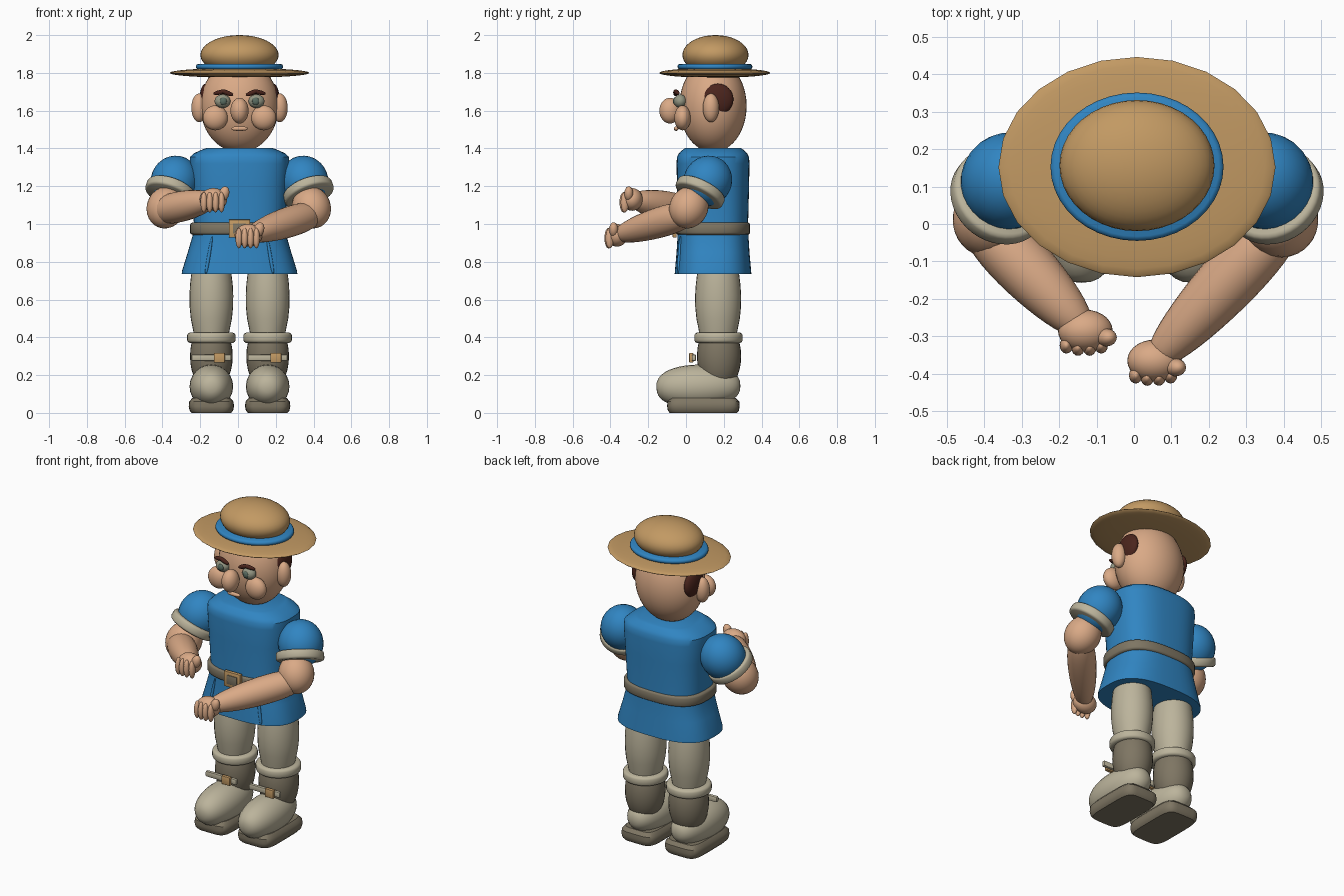
import bpy, bmesh, math
from mathutils import Matrix, Vector

if "Cube" in bpy.data.objects:
    bpy.data.objects.remove(bpy.data.objects["Cube"])

CX, CY = 0.008, 0.143  # body axis


def mat(name, r, g, b):
    m = bpy.data.materials.new(name)
    m.diffuse_color = (r, g, b, 1)
    m.use_nodes = True
    m.node_tree.nodes["Principled BSDF"].inputs["Base Color"].default_value = m.diffuse_color
    return m


BLUE = mat("tunic_blue", 0.03, 0.235, 0.54)
SKIN = mat("skin", 0.70, 0.40, 0.24)
STRAW = mat("straw_tan", 0.54, 0.32, 0.125)
BEIGE = mat("cloth_beige", 0.50, 0.455, 0.33)
LEATHER = mat("leather_grey", 0.21, 0.18, 0.125)
BROWN = mat("hair_brown", 0.07, 0.018, 0.012)
EYE = mat("eye_grey", 0.30, 0.31, 0.23)
IRIS = mat("iris_green", 0.10, 0.15, 0.12)


def finish(name, bm, material, angle=40):
    bmesh.ops.recalc_face_normals(bm, faces=bm.faces)
    me = bpy.data.meshes.new(name)
    bm.to_mesh(me)
    bm.free()
    me.materials.append(material)
    ob = bpy.data.objects.new(name, me)
    bpy.context.collection.objects.link(ob)
    bpy.ops.object.select_all(action='DESELECT')
    ob.select_set(True)
    bpy.context.view_layer.objects.active = ob
    bpy.ops.object.shade_smooth_by_angle(angle=math.radians(angle))
    return ob


def ball(name, loc, size, material, axis=None, seg=28, rings=16):
    """Ellipsoid, its z axis optionally turned to a direction."""
    bm = bmesh.new()
    bmesh.ops.create_uvsphere(bm, u_segments=seg, v_segments=rings, radius=1)
    rot = Vector(axis).to_track_quat('Z', 'Y').to_matrix().to_4x4() if axis else Matrix()
    bm.transform(Matrix.Translation(loc) @ rot @ Matrix.Diagonal((*size, 1)))
    return finish(name, bm, material)


def limb(name, a, b, ra, rb, material, power=0.6):
    """Blunt tapered capsule from a to b."""
    a, b = Vector(a), Vector(b)
    bm = bmesh.new()
    bmesh.ops.create_uvsphere(bm, u_segments=24, v_segments=20, radius=1)
    for v in bm.verts:
        rho = max(math.hypot(v.co.x, v.co.y), 1e-5)
        t = (v.co.z + 1) / 2
        k = rho ** (power - 1) * (ra + (rb - ra) * t) if rho > 1e-4 else 0
        v.co = (v.co.x * k, v.co.y * k, t * (b - a).length)
    bm.transform(Matrix.Translation(a) @ (b - a).to_track_quat('Z', 'Y').to_matrix().to_4x4())
    return finish(name, bm, material)


def loft(name, rings, center, material, power=2.0, seg=40, matrix=None, angle=40):
    """Stack of superellipse rings (z, half width, half depth), capped."""
    bm = bmesh.new()
    prev = None
    for z, rx, ry in rings:
        loop = []
        for i in range(seg):
            t = 2 * math.pi * i / seg
            c, s = math.cos(t), math.sin(t)
            loop.append(bm.verts.new((
                center[0] + rx * math.copysign(abs(c) ** (2 / power), c),
                center[1] + ry * math.copysign(abs(s) ** (2 / power), s), z)))
        if prev:
            for i in range(seg):
                j = (i + 1) % seg
                bm.faces.new((prev[i], prev[j], loop[j], loop[i]))
        else:
            bm.faces.new(loop[::-1])
        prev = loop
    bm.faces.new(prev)
    if matrix:
        bm.transform(matrix)
    return finish(name, bm, material, angle)


def box(name, loc, size, material, bevel=0.004, segments=2):
    bm = bmesh.new()
    bmesh.ops.create_cube(bm, size=1, matrix=Matrix.Translation(loc) @ Matrix.Diagonal((*size, 1)))
    bmesh.ops.bevel(bm, geom=bm.edges[:], offset=bevel, segments=segments, profile=0.5, affect='EDGES')
    return finish(name, bm, material)


def band(rx, ry, z0, z1, e):
    """Ring profile with softened rims."""
    return [(z0, rx - e, ry - e), (z0 + e * .4, rx - e * .3, ry - e * .3), (z0 + e, rx, ry),
            (z1 - e, rx, ry), (z1 - e * .4, rx - e * .3, ry - e * .3), (z1, rx - e, ry - e)]


# Hat: lens brim, band, crown
ball("hat_brim", (CX, 0.152, 1.80), (0.37, 0.294, 0.026), STRAW, seg=24)
loft("hat_band", band(0.231, 0.198, 1.818, 1.848, 0.012), (CX, 0.153), BLUE)
ball("hat_crown", (CX, 0.156, 1.895), (0.207, 0.175, 0.105), STRAW, seg=40, rings=20)

# Head and face
ball("head", (CX, CY, 1.625), (0.207, 0.178, 0.245), SKIN, seg=40, rings=24)
ball("nose", (CX, -0.085, 1.60), (0.048, 0.056, 0.068), SKIN)
limb("mouth", (CX - 0.042, -0.052, 1.505), (CX + 0.042, -0.052, 1.505), 0.012, 0.012, SKIN)
for s, side in ((-1, "left"), (1, "right")):
    ball(side + "_ear", (CX + s * 0.213, 0.132, 1.615), (0.042, 0.043, 0.076), SKIN)
    ball(side + "_hair", (CX + s * 0.178, 0.168, 1.66), (0.034, 0.083, 0.083), BROWN)
    ball(side + "_cheek", (CX + s * 0.128, -0.018, 1.562), (0.066, 0.044, 0.066), SKIN)
    ball(side + "_eye", (CX + s * 0.09, -0.03, 1.65), (0.042, 0.034, 0.036), EYE)
    ball(side + "_iris", (CX + s * 0.086, -0.058, 1.65), (0.019, 0.011, 0.020), IRIS)
    limb(side + "_inner_brow", (CX + s * 0.035, -0.055, 1.682), (CX + s * 0.092, -0.055, 1.705),
         0.011, 0.014, BROWN)
    limb(side + "_outer_brow", (CX + s * 0.075, -0.055, 1.703), (CX + s * 0.138, -0.04, 1.69),
         0.014, 0.010, BROWN)

# Tunic: shoulders, waist, flared skirt
loft("tunic", [(0.735, 0.306, 0.203), (0.75, 0.305, 0.202), (0.85, 0.274, 0.193),
               (0.95, 0.245, 0.187), (1.01, 0.242, 0.186), (1.20, 0.255, 0.191),
               (1.32, 0.264, 0.193), (1.355, 0.262, 0.191), (1.375, 0.24, 0.18),
               (1.395, 0.195, 0.158), (1.402, 0.175, 0.148)], (CX, CY), BLUE, power=2.7, seg=48)
loft("belt", band(0.262, 0.197, 0.943, 1.008, 0.012), (CX, CY), LEATHER, power=2.7, seg=48)
box("belt_buckle_plate", (CX, -0.06, 0.976), (0.112, 0.022, 0.095), STRAW)
box("belt_buckle_inset", (CX, -0.071, 0.976), (0.07, 0.008, 0.055), LEATHER, 0.002)
for s, side in ((-1, "left"), (1, "right")):
    limb(side + "_skirt_seam", (CX + s * 0.145, -0.030, 0.935), (CX + s * 0.178, -0.040, 0.738),
         0.007, 0.010, BLUE)

# Legs, boots and straps
for s, side in ((-1, "left"), (1, "right")):
    x = CX + s * 0.149
    loft(side + "_leg", [(0.38, 0.085, 0.093), (0.44, 0.097, 0.103), (0.50, 0.109, 0.115),
                         (0.56, 0.115, 0.121), (0.62, 0.116, 0.122), (0.68, 0.113, 0.118),
                         (0.73, 0.107, 0.112), (0.80, 0.093, 0.10)], (x, 0.17), BEIGE, seg=28)
    loft(side + "_boot_cuff", band(0.128, 0.128, 0.37, 0.425, 0.014), (x, 0.172), BEIGE)
    ball(side + "_boot_shaft", (x, 0.175, 0.30), (0.113, 0.117, 0.19), LEATHER)
    box(side + "_boot_strap", (x, 0.042, 0.292), (0.21, 0.022, 0.034), BEIGE, 0.006)
    box(side + "_strap_buckle", (x + 0.043, 0.028, 0.292), (0.058, 0.022, 0.052), STRAW)
    limb(side + "_boot_foot", (x, -0.157, 0.135), (x, 0.288, 0.145), 0.118, 0.113, BEIGE, 0.8)
    loft(side + "_sole", [(0, 0.105, 0.178), (0.012, 0.115, 0.188), (0.035, 0.12, 0.192),
                          (0.06, 0.117, 0.19), (0.08, 0.10, 0.17)], (x, 0.092), LEATHER, power=5)

# Arms: puffed sleeve, tilted cuff, elbow
down = Vector((0.38, -0.5, -1)).normalized()
for s, side in ((-1, "left"), (1, "right")):
    d = Vector((s * down.x, down.y, down.z))
    ball(side + "_sleeve", (CX + s * 0.342, 0.115, 1.228), (0.128, 0.128, 0.136), BLUE, axis=d)
    turn = d.to_track_quat('Z', 'Y').to_matrix().to_4x4()
    loft(side + "_sleeve_cuff", band(0.136, 0.136, -0.027, 0.027, 0.012), (0, 0), BEIGE,
         matrix=Matrix.Translation((CX + s * 0.365, 0.075, 1.168)) @ turn)
    ball(side + "_elbow", (CX * 0.5 + s * 0.385, 0.015, 1.088), (0.102, 0.102, 0.115), SKIN, axis=d)

# Forearms and hands: curled fist of four fingers and a thumb
for side, elbow, hand in (("left", (-0.43, 0.03, 1.065), (-0.13, -0.285, 1.125)),
                          ("right", (0.42, 0.03, 1.06), (0.055, -0.365, 0.935))):
    e, h = Vector(elbow), Vector(hand)
    limb(side + "_forearm", e, h + Vector((0, 0.0, 0.005)), 0.093, 0.066, SKIN)
    ball(side + "_palm", h + Vector((0, 0.0, 0.005)), (0.073, 0.056, 0.060), SKIN)
    for i in range(4):
        fx = (i - 1.5) * 0.031 - 0.004
        fy = -0.048 + 0.006 * abs(i - 1.5)
        ball(f"{side}_finger_{i + 1}", h + Vector((fx, fy, -0.01)), (0.018, 0.022, 0.054), SKIN,
             seg=16, rings=12)
    ball(side + "_thumb", h + Vector((0.056, -0.018, 0.035)), (0.024, 0.027, 0.040), SKIN,
         axis=(0.3, 0, 1), seg=16, rings=12)
